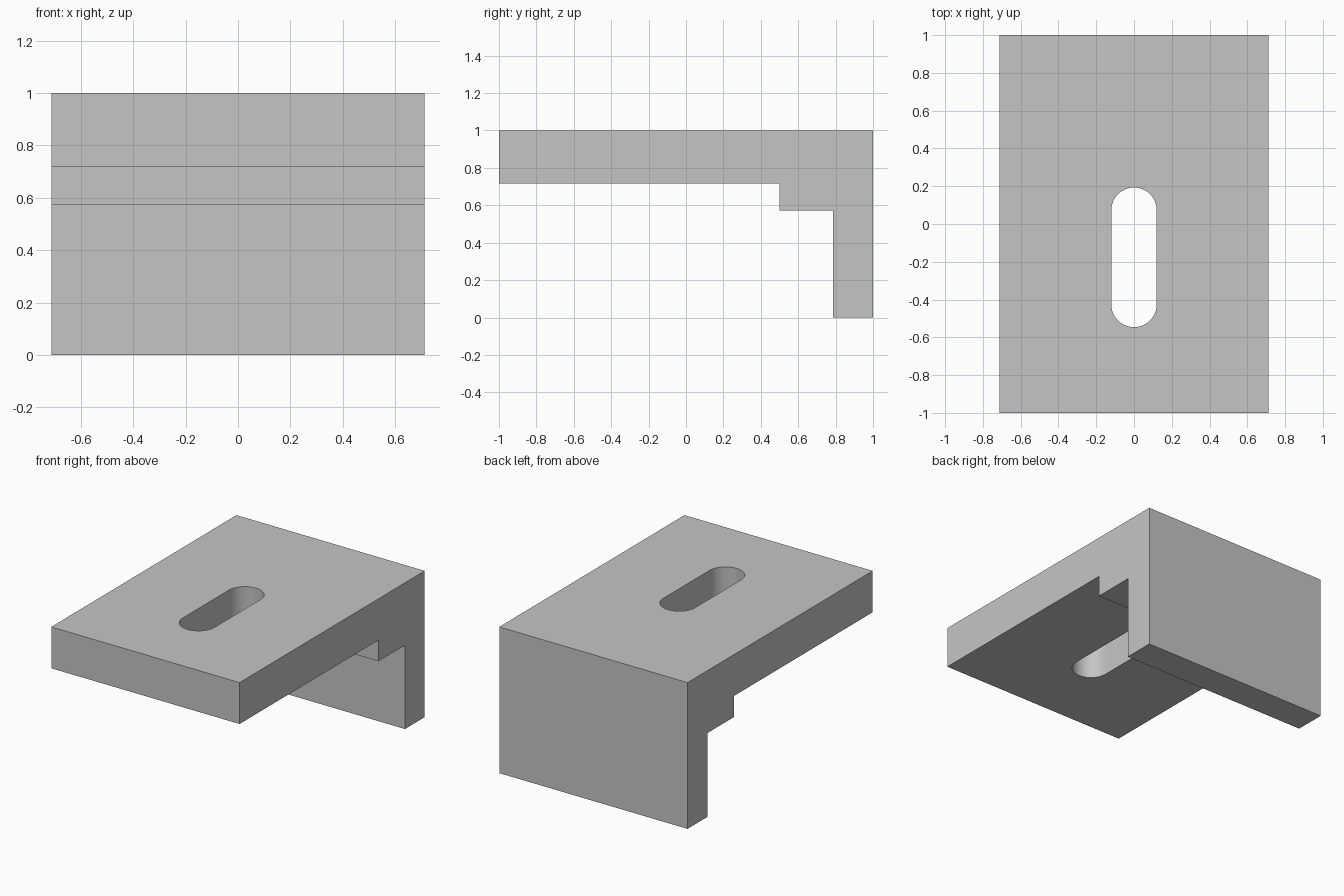
import bpy
import bmesh
from math import cos, sin, pi, radians
from mathutils import Vector

default_cube = bpy.data.objects.get("Cube")
if default_cube:
    bpy.data.objects.remove(default_cube, do_unlink=True)

HALF_WIDTH = 0.712
SLOT_RADIUS = 0.12
SLOT_FRONT, SLOT_BACK = -0.546, 0.193
ARC_STEPS = 24

grey = bpy.data.materials.new("plain grey")
grey.use_nodes = True
grey.diffuse_color = (0.56, 0.56, 0.56, 1)
grey.node_tree.nodes["Principled BSDF"].inputs["Base Color"].default_value = grey.diffuse_color


def prism(name, points, direction):
    """Extrude a closed outline along a direction into a solid."""
    bm = bmesh.new()
    face = bm.faces.new([bm.verts.new(p) for p in points])
    result = bmesh.ops.extrude_face_region(bm, geom=[face])
    moved = [v for v in result["geom"] if isinstance(v, bmesh.types.BMVert)]
    bmesh.ops.translate(bm, verts=moved, vec=Vector(direction))
    bmesh.ops.recalc_face_normals(bm, faces=bm.faces)
    mesh = bpy.data.meshes.new(name)
    bm.to_mesh(mesh)
    bm.free()
    mesh.materials.append(grey)
    obj = bpy.data.objects.new(name, mesh)
    bpy.context.collection.objects.link(obj)
    return obj


# Stepped angle bracket: top plate, inner step and back wall
profile = [(-1, 1), (-1, 0.717), (0.5, 0.717), (0.5, 0.573),
           (0.787, 0.573), (0.787, 0), (1, 0), (1, 1)]
bracket = prism("angle_bracket", [(-HALF_WIDTH, y, z) for y, z in profile],
                (2 * HALF_WIDTH, 0, 0))

# Rounded slot through the top plate
slot_outline = []
for centre, start in ((SLOT_BACK - SLOT_RADIUS, 0), (SLOT_FRONT + SLOT_RADIUS, pi)):
    for i in range(ARC_STEPS + 1):
        a = start + pi * i / ARC_STEPS
        slot_outline.append((SLOT_RADIUS * cos(a), centre + SLOT_RADIUS * sin(a), 0.5))
cutter = prism("slot_cutter", slot_outline, (0, 0, 1))
cutter.hide_render = True

cut = bracket.modifiers.new("slot", "BOOLEAN")
cut.operation = "DIFFERENCE"
cut.solver = "EXACT"
cut.object = cutter

bpy.ops.object.select_all(action="DESELECT")
bracket.select_set(True)
bpy.context.view_layer.objects.active = bracket
bpy.ops.object.modifier_apply(modifier=cut.name)
bpy.data.objects.remove(cutter, do_unlink=True)

# Smooth slot ends, sharp bracket edges
bpy.ops.object.shade_smooth_by_angle(angle=radians(30))
